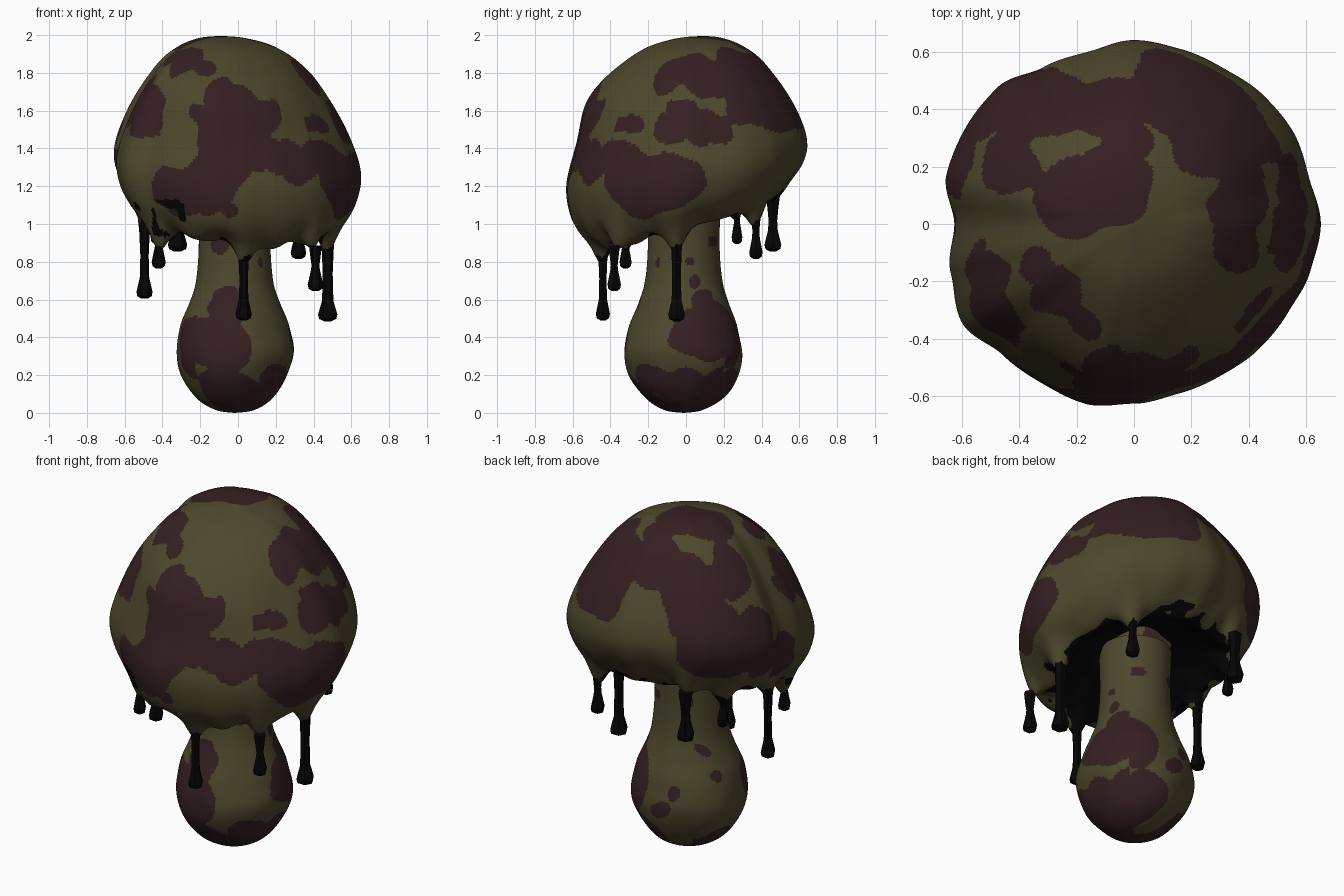
import bpy, bmesh, math
from mathutils import Vector, noise

if "Cube" in bpy.data.objects:
    bpy.data.objects.remove(bpy.data.objects["Cube"])


def material(name, rgb):
    m = bpy.data.materials.new(name)
    m.diffuse_color = (*rgb, 1)
    m.use_nodes = True
    m.node_tree.nodes["Principled BSDF"].inputs["Base Color"].default_value = m.diffuse_color
    return m


OLIVE = material("olive", (0.074, 0.064, 0.026))
BROWN = material("dark brown", (0.036, 0.0145, 0.0155))
BLACK = material("black ooze", (0.0015, 0.0015, 0.0018))

# drips: x, y, tip height, thickness
DRIPS = [(0.03, -0.44, 0.49, 1.05), (0.475, -0.05, 0.485, 1.25), (-0.495, -0.06, 0.605, 1.05),
         (0.41, -0.38, 0.645, 1.0), (-0.42, -0.32, 0.765, 0.9), (0.32, 0.37, 0.815, 1.0),
         (-0.32, 0.46, 0.855, 1.25), (-0.43, 0.27, 0.895, 0.8)]

# camouflage blobs as circles seen from each side
CAP_FRONT = [(-.5, 1.56, .12), (-.17, 1.62, .1), (.0, 1.68, .1), (.1, 1.58, .11), (-.06, 1.5, .16),
             (-.06, 1.36, .15), (-.17, 1.2, .15), (.12, 1.38, .1), (.25, 1.36, .1), (.33, 1.29, .08),
             (.42, 1.37, .1), (-.36, 1.2, .1), (-.27, 1.12, .09), (-.04, 1.08, .04), (.47, 1.54, .06)]
CAP_RIGHT = [(.3, 1.64, .1), (.42, 1.6, .08), (-.02, 1.6, .08), (.07, 1.52, .1), (-.1, 1.5, .09),
             (.19, 1.5, .08), (-.28, 1.54, .05), (-.35, 1.54, .04), (-.5, 1.35, .13), (-.36, 1.35, .11),
             (-.1, 1.22, .15), (-.22, 1.15, .13), (.02, 1.24, .09), (-.3, 1.25, .14), (-.56, 1.58, .07)]
CAP_LEFT = [(.37, 1.38, .15), (.2, 1.5, .11), (0, 1.32, .09), (-.02, 1.2, .09), (.15, 1.3, .11),
            (-.17, 1.62, .1), (-.36, 1.57, .12), (.42, 1.56, .13)]
CAP_TOP = [(-.43, .38, .14), (-.43, .2, .1), (-.27, .42, .12), (-.1, .4, .12), (-.02, .27, .07),
           (-.21, .09, .14), (-.08, .12, .13), (.03, .16, .05), (.14, .46, .16), (.3, .4, .15),
           (.25, .28, .12), (.37, .2, .11), (.36, .05, .11), (.36, -.09, .09),
           (-.52, -.2, .1), (-.49, -.36, .12), (-.34, -.15, .07), (-.26, -.24, .09),
           (-.18, -.34, .06), (-.1, -.52, .1), (.02, -.52, .08)]
CAP_BACK = [(-.45, 1.38, .13), (-.42, 1.5, .12)]
STEM_FRONT = [(-.06, .36, .15), (-.2, .38, .12), (-.06, .54, .1), (-.07, .63, .06), (-.1, .9, .07),
              (0, .05, .15), (-.15, .13, .1), (.2, .18, .08), (.14, .82, .035), (.28, .38, .06)]
STEM_RIGHT = [(.03, .42, .13), (.14, .42, .15), (.25, .42, .1), (.09, .6, .06), (.05, .7, .035),
              (.02, .8, .025), (0, .1, .14), (-.2, .16, .1), (.2, .14, .1), (-.18, .8, .03)]
STEM_LEFT = [(-.2, .4, .12), (-.22, .28, .1), (.1, .5, .035), (.05, .06, .13), (.12, .64, .03)]
STEM_BACK = [(.2, .45, .15), (.17, .33, .1), (-.1, .42, .04), (-.04, .32, .06), (.1, .1, .13),
             (.1, .9, .04), (-.12, .92, .04)]


def in_blobs(a, b, blobs):
    # soft union, so neighbouring circles melt together
    return sum(math.exp(-4.5 * ((a - x) ** 2 + (b - y) ** 2) / r ** 2) for x, y, r in blobs) > 0.0125


def warped(p):
    return p + 0.035 * noise.noise_vector(p * 6 + Vector((3, 1, 7)))


def side_pick(p, front, right, left, back):
    if abs(p.x) > abs(p.y):
        return in_blobs(p.y, p.z, right if p.x > 0 else left)
    return in_blobs(p.x, p.z, front if p.y < 0 else back)


def cap_brown(c):
    p = warped(c)
    if p.z > (1.5 if p.y > abs(p.x) else 1.66):
        return in_blobs(p.x, p.y, CAP_TOP)
    return side_pick(p, CAP_FRONT, CAP_RIGHT, CAP_LEFT, CAP_BACK)


def stem_brown(c):
    return side_pick(warped(c), STEM_FRONT, STEM_RIGHT, STEM_LEFT, STEM_BACK)


def smooth_profile(pts, steps):
    # Catmull-Rom curve through the profile points
    out = []
    q = [pts[0]] + pts + [pts[-1]]
    for i in range(1, len(q) - 2):
        a, b, c, d = (Vector(v) for v in q[i - 1:i + 3])
        for k in range(steps):
            t = k / steps
            out.append(0.5 * (2 * b + (c - a) * t + (2 * a - 5 * b + 4 * c - d) * t * t
                              + (3 * b - a - 3 * c + d) * t ** 3))
    return out + [Vector(pts[-1])]


def lathe(name, prof, sides, shape, paint, mats, smooth=True, ends=(0, -1)):
    bm = bmesh.new()
    rings = []
    for i, (r, z) in enumerate(prof):
        rings.append([bm.verts.new(shape(Vector((r * math.cos(2 * math.pi * k / sides),
                                                 r * math.sin(2 * math.pi * k / sides), z)), i))
                      for k in range(sides)])
    for i in range(len(rings) - 1):
        for k in range(sides):
            n = (k + 1) % sides
            # wound so that the outside faces out for bottom-to-top profiles
            f = bm.faces.new((rings[i][k], rings[i][n], rings[i + 1][n], rings[i + 1][k]))
            f.material_index = paint(f.calc_center_median(), i)
            f.smooth = smooth
    for e in ends:
        f = bm.faces.new(rings[e])
        f.material_index = paint(f.calc_center_median(), 0)
        f.smooth = smooth
    bmesh.ops.recalc_face_normals(bm, faces=bm.faces)
    me = bpy.data.meshes.new(name)
    bm.to_mesh(me)
    bm.free()
    for m in mats:
        me.materials.append(m)
    ob = bpy.data.objects.new(name, me)
    bpy.context.collection.objects.link(ob)
    return ob


# cap: tilted dome with a hollow black underside
STEPS = 14
CAP = smooth_profile([(.004, 1.99), (.2, 1.955), (.35, 1.86), (.46, 1.72), (.565, 1.53), (.63, 1.33),
                      (.61, 1.17), (.54, 1.05), (.46, .99), (.40, 1.01), (.3, 1.08), (.185, 1.11)], STEPS)
RIM = 8 * STEPS
# uneven outline from above: radius every 15 degrees from +x, counter-clockwise
OUTLINE = [.65, .63, .64, .635, .625, .63, .64, .62, .63, .672, .675, .675,
           .625, .66, .69, .645, .64, .648, .625, .61, .608, .615, .618, .635]


def cap_shape(p, i):
    low = min(1, max(0, (1.98 - p.z) / 0.6))
    q = p.copy()
    q.z += p.y * (.12 + .07 * low) - p.x * (.12 - .04 * low)
    az = math.degrees(math.atan2(p.y, p.x)) % 360 / 15
    k, t = int(az) % 24, az % 1
    t = t * t * (3 - 2 * t)
    s = (OUTLINE[k] * (1 - t) + OUTLINE[(k + 1) % 24] * t) / .63
    # fuller front shoulder
    d = math.remainder(az * 15 - 262, 360) / 45
    s += .13 * math.exp(-((p.z - 1.74) / .15) ** 2 - d * d)
    q.x *= s
    q.y *= s
    # rim rises at the back and is pulled down towards every drip
    w = min(1, max(0, (1.3 - p.z) / 0.25))
    q.z += w * (.07 * p.y + .02)
    for x, y, _, _ in DRIPS:
        q.z -= w * 0.1 * math.exp(-((q.x - x) ** 2 + (q.y - y) ** 2) / 0.003)
    q.z += w * 0.04 * noise.noise(Vector((p.x * 6, p.y * 6, 4)))
    return q


def cap_paint(c, i):
    edge = (RIM - 4 if c.y > 0 else RIM + 2) + 18 * noise.noise(c * 11)
    splat = c.y < 0 and c.z < 1.13 and -.55 < c.x < -.27 and noise.noise(c * 14) > .2
    if i > edge or splat:
        return 2
    return 1 if cap_brown(c) else 0


lathe("cap", CAP, 320, cap_shape, cap_paint, (OLIVE, BROWN, BLACK), ends=(0,))

# stem: straight neck above a swollen bulb
STEM = smooth_profile([(.004, 0), (.1, .015), (.2, .075), (.278, .18), (.312, .32), (.29, .45),
                       (.24, .58), (.205, .7), (.19, .88), (.195, 1.13)], 14)


def stem_shape(p, i):
    s = 1 + 0.06 * noise.noise(p * 5 + Vector((1, 8, 2))) * min(1, max(0, (0.8 - p.z) * 2))
    return Vector((p.x * s - .018, p.y * s - .012, p.z))


lathe("stem", STEM, 220, stem_shape, lambda c, i: int(stem_brown(c)), (OLIVE, BROWN), ends=(0,))

# hanging ooze drips with faceted, swollen tips
for n, (x, y, tip, t) in enumerate(DRIPS):
    top = 0.98 + .25 * y - .07 * x
    prof = [(.016 * t, tip), (.036 * t, tip + .012), (.041 * t, tip + .035), (.024 * t, tip + .11),
            (.021 * t, max((tip + top) / 2 + .03, tip + .12)), (.027 * t, top - .03), (.034 * t, top + .03)]
    lathe(f"drip_{n + 1}", prof, 6, lambda p, i: p + Vector((x, y, 0)), lambda c, i: 0, (BLACK,), False)
